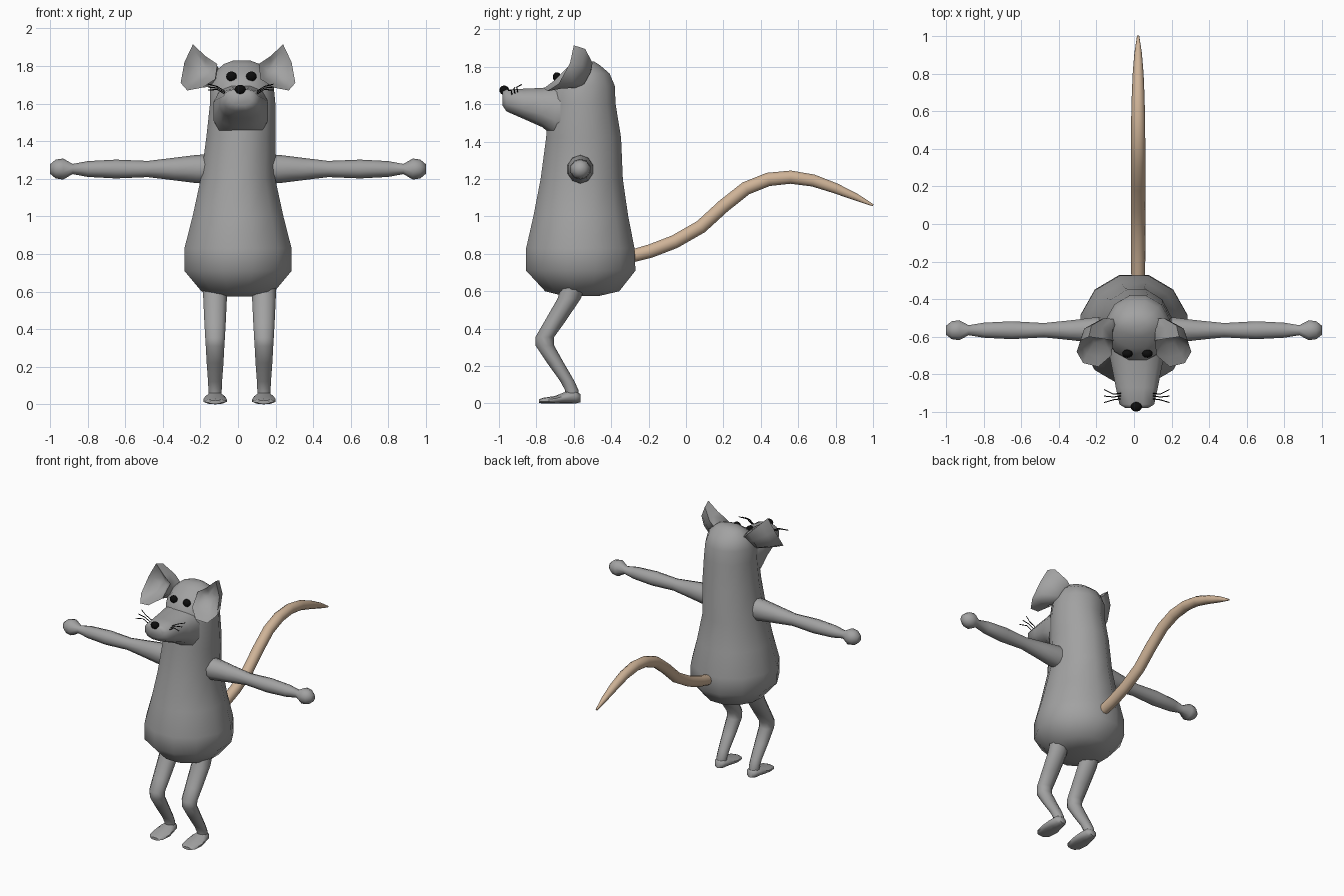
import bpy, bmesh, math
from mathutils import Vector

cube = bpy.data.objects.get("Cube")
if cube:
    bpy.data.objects.remove(cube, do_unlink=True)

X, Y, Z = Vector((1, 0, 0)), Vector((0, 1, 0)), Vector((0, 0, 1))


def material(name, colour):
    m = bpy.data.materials.new(name)
    m.use_nodes = True
    m.diffuse_color = (*colour, 1)
    m.node_tree.nodes["Principled BSDF"].inputs["Base Color"].default_value = (*colour, 1)
    return m


GREY = material("grey_fur", (0.36, 0.36, 0.36))
TAN = material("tan_tail", (0.62, 0.45, 0.31))
BLACK = material("black", (0.004, 0.004, 0.004))


def finish(name, bm, mat, angle=60):
    """Turn a bmesh into a smooth-shaded object."""
    bmesh.ops.recalc_face_normals(bm, faces=bm.faces)
    mesh = bpy.data.meshes.new(name)
    bm.to_mesh(mesh)
    bm.free()
    ob = bpy.data.objects.new(name, mesh)
    bpy.context.collection.objects.link(ob)
    mesh.materials.append(mat)
    bpy.ops.object.select_all(action="DESELECT")
    ob.select_set(True)
    bpy.context.view_layer.objects.active = ob
    bpy.ops.object.shade_smooth_by_angle(angle=math.radians(angle))
    return ob


def skin(name, rings, mat, angle=60):
    """Bridge rings of points and cap both ends."""
    bm = bmesh.new()
    loops = [[bm.verts.new(p) for p in ring] for ring in rings]
    n = len(loops[0])
    for a, b in zip(loops, loops[1:]):
        for i in range(n):
            bm.faces.new((a[i], a[(i + 1) % n], b[(i + 1) % n], b[i]))
    bm.faces.new(loops[0])
    bm.faces.new(loops[-1])
    return finish(name, bm, mat, angle)


def loft(name, sections, u, v, mat, sides=12, power=1.0, angle=60):
    """Sections are (x, y, z, radius along u, radius along v)."""
    def curve(t):
        return math.copysign(abs(t) ** power, t)
    rings = []
    for x, y, z, ru, rv in sections:
        ring = []
        for i in range(sides):
            a = math.tau * (i + 0.5) / sides
            ring.append(Vector((x, y, z)) + u * ru * curve(math.cos(a))
                        + v * rv * curve(math.sin(a)))
        rings.append(ring)
    return skin(name, rings, mat, angle)


def ball(name, place, size, mat):
    bm = bmesh.new()
    bmesh.ops.create_uvsphere(bm, u_segments=12, v_segments=8, radius=1)
    for vert in bm.verts:
        vert.co = Vector(place) + Vector([c * s for c, s in zip(vert.co, size)])
    return finish(name, bm, mat)


# Pear-shaped body running up to the crown: x, z, half width, front y, back y
profile = [
    (0.00, 0.575, 0.10, -0.66, -0.46), (0.00, 0.60, 0.20, -0.76, -0.35),
    (0.00, 0.71, 0.295, -0.865, -0.26), (0.00, 0.83, 0.295, -0.865, -0.265),
    (0.00, 1.00, 0.25, -0.825, -0.30), (0.00, 1.20, 0.205, -0.785, -0.33),
    (0.015, 1.42, 0.19, -0.755, -0.34), (0.025, 1.60, 0.18, -0.74, -0.37),
    (0.02, 1.70, 0.175, -0.73, -0.375), (0.02, 1.765, 0.15, -0.665, -0.405),
    (0.02, 1.81, 0.10, -0.60, -0.46), (0.02, 1.828, 0.05, -0.56, -0.49)]
body = loft("body", [(x, (f + b) / 2, z, w, (b - f) / 2) for x, z, w, f, b in profile],
            X, Y, GREY)

# Snout: y, bottom z, top z, half width
muzzle = [(-0.98, 1.59, 1.67, 0.06), (-0.96, 1.56, 1.68, 0.095),
          (-0.87, 1.52, 1.685, 0.115), (-0.77, 1.475, 1.69, 0.135),
          (-0.70, 1.42, 1.70, 0.15), (-0.55, 1.40, 1.72, 0.15)]
snout = loft("snout", [(0.015, y, (b + t) / 2, w, (t - b) / 2) for y, b, t, w in muzzle],
             X, Z, GREY, power=0.8)

# Tail: y, z, radius
tail = [(-0.30, 0.785, 0.036), (-0.19, 0.815, 0.038), (-0.06, 0.865, 0.038),
        (0.08, 0.945, 0.038), (0.20, 1.055, 0.038), (0.32, 1.15, 0.038),
        (0.44, 1.198, 0.038), (0.56, 1.21, 0.037), (0.68, 1.192, 0.034),
        (0.80, 1.15, 0.029), (0.91, 1.103, 0.02), (1.0, 1.06, 0.006)]
points = [Vector((0.022, y, z)) for y, z, r in tail]
rings = []
for i, p in enumerate(points):
    along = (points[min(i + 1, len(points) - 1)] - points[max(i - 1, 0)]).normalized()
    up = X.cross(along)
    turns = [math.tau * k / 10 for k in range(10)]
    rings.append([p + (X * math.cos(a) + up * math.sin(a)) * tail[i][2] for a in turns])
skin("tail", rings, TAN)

# Paired parts: measured on the +x side
arm = [(0.12, 0.075, 0.08), (0.22, 0.07, 0.075), (0.34, 0.055, 0.06), (0.48, 0.04, 0.043),
       (0.65, 0.05, 0.05), (0.80, 0.042, 0.042), (0.88, 0.028, 0.027),
       (0.93, 0.056, 0.056), (0.97, 0.05, 0.05), (1.0, 0.025, 0.025)]
leg = [(-0.59, 0.66, 0.068, 0.066), (-0.625, 0.56, 0.066, 0.062), (-0.70, 0.44, 0.06, 0.056),
       (-0.755, 0.355, 0.055, 0.05), (-0.755, 0.31, 0.052, 0.05), (-0.70, 0.22, 0.047, 0.045),
       (-0.635, 0.12, 0.039, 0.038), (-0.61, 0.07, 0.037, 0.036), (-0.61, 0.025, 0.035, 0.036)]
foot = [(-0.785, 0.012, 0.035, 0.010), (-0.765, 0.015, 0.056, 0.015),
        (-0.70, 0.02, 0.066, 0.02), (-0.64, 0.032, 0.056, 0.032),
        (-0.59, 0.035, 0.044, 0.035), (-0.565, 0.028, 0.026, 0.022)]
ear_rim = [(0.24, -0.60, 1.915), (0.285, -0.62, 1.82), (0.305, -0.68, 1.71),
           (0.27, -0.74, 1.67), (0.19, -0.76, 1.685), (0.12, -0.70, 1.73),
           (0.11, -0.62, 1.81), (0.17, -0.61, 1.85)]

for s, side in ((1, "left"), (-1, "right")):
    loft(side + "_arm", [(s * x, -0.565, 1.252, ry, rz) for x, ry, rz in arm],
         Y, Z, GREY, sides=10)
    hip = s * 0.13 + 0.008
    loft(side + "_leg", [(hip, y, z, rx, ry) for y, z, rx, ry in leg],
         X, Y, GREY, sides=10)
    loft(side + "_foot", [(hip, y, z, rx, rz) for y, z, rx, rz in foot],
         X, Z, GREY, sides=10)

    # Cupped ear: hollow front, rim, back tapering into the head
    rim = [Vector((s * x, y, z)) for x, y, z in ear_rim]
    middle = sum(rim, Vector()) / len(rim)

    def ring(scale, shift):
        offset = Vector((s * shift[0], shift[1], shift[2]))
        return [middle + (p - middle) * scale + offset for p in rim]

    skin(side + "_ear", [ring(0.35, (-0.02, 0.06, -0.01)), ring(0.75, (-0.005, 0.03, -0.005)),
                         ring(1.0, (0, 0, 0)), ring(0.86, (-0.01, 0.07, 0)),
                         ring(0.55, (-0.07, 0.13, -0.03))], GREY, 75)

    # Eye and three whiskers
    ball(side + "_eye", (0.018 + s * 0.053, -0.69, 1.745), (0.028, 0.022, 0.026), BLACK)
    for k in range(3):
        root = Vector((0.015 + s * 0.085, -0.93 + 0.015 * k, 1.65 + 0.008 * k))
        path = [root, root + Vector((s * 0.04, -0.005, 0.025)),
                root + Vector((s * 0.09, 0.02 * (k - 1), 0.022 + 0.008 * k))]
        loft(f"{side}_whisker_{k + 1}", [(*p, 0.003, 0.003) for p in path],
             Y, Z, BLACK, sides=5)

ball("nose", (0.012, -0.972, 1.675), (0.03, 0.026, 0.025), BLACK)
